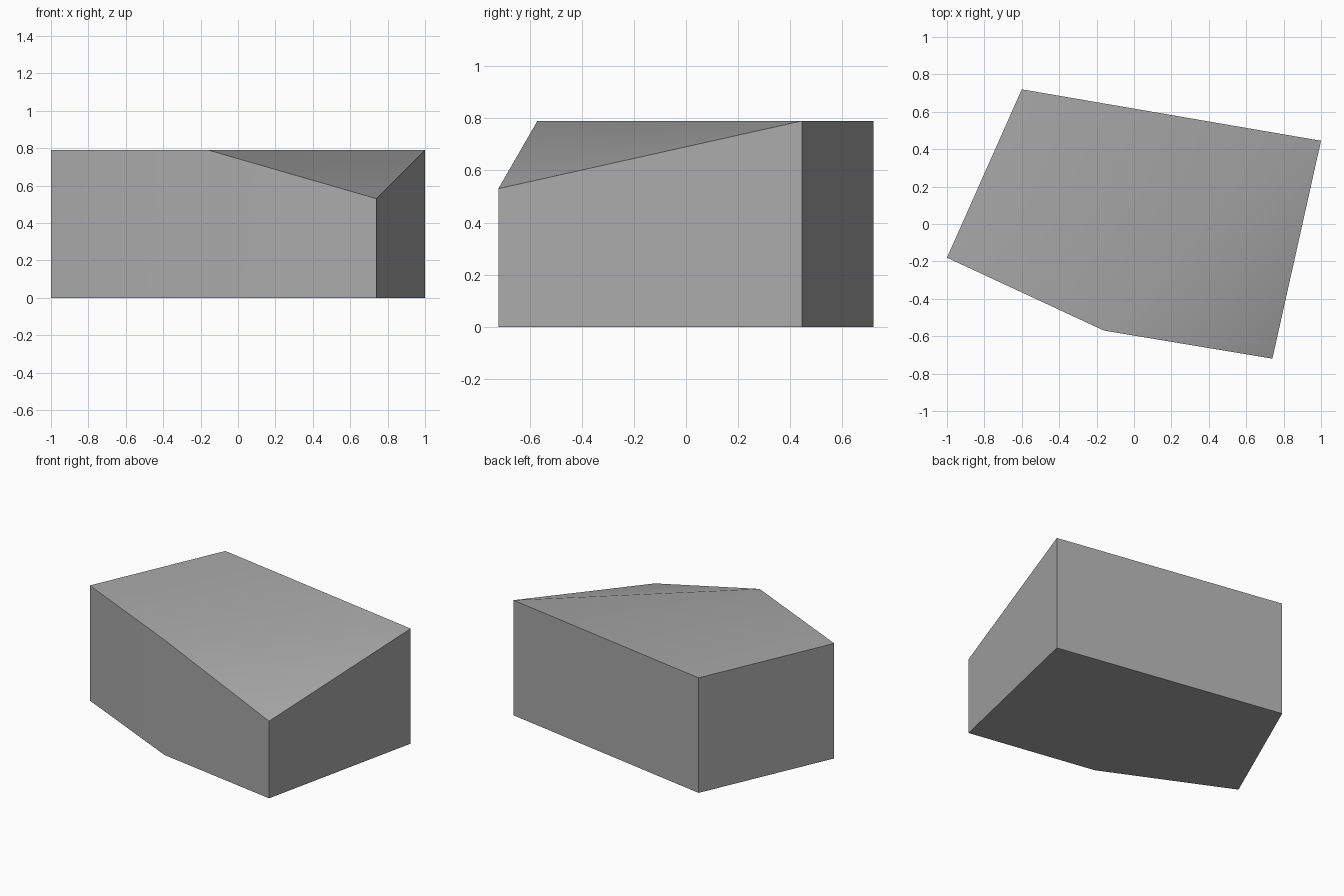
import bpy
import bmesh
from math import radians

cube = bpy.data.objects.get("Cube")
if cube:
    bpy.data.objects.remove(cube, do_unlink=True)

HEIGHT = 0.79
LOW = 0.53

# Plan outline, counter-clockwise; the front left corner is sunk
outline = [(-1, -0.18), (-0.16, -0.57), (0.74, -0.72), (1, 0.445), (-0.6, 0.72)]
SUNK = 2

bm = bmesh.new()
base = [bm.verts.new((x, y, 0)) for x, y in outline]
rim = [bm.verts.new((x, y, LOW if i == SUNK else HEIGHT))
       for i, (x, y) in enumerate(outline)]

# Underside and walls
bm.faces.new(base[::-1])
for i in range(len(outline)):
    j = (i + 1) % len(outline)
    bm.faces.new((base[i], base[j], rim[j], rim[i]))

# Level top and the sloping corner
bm.faces.new((rim[0], rim[1], rim[3], rim[4]))
bm.faces.new((rim[1], rim[2], rim[3]))
bmesh.ops.recalc_face_normals(bm, faces=bm.faces[:])

mesh = bpy.data.meshes.new("block")
bm.to_mesh(mesh)
bm.free()
block = bpy.data.objects.new("block", mesh)
bpy.context.collection.objects.link(block)

# Plain grey surface
grey = bpy.data.materials.new("stone grey")
grey.use_nodes = True
colour = (0.4, 0.4, 0.4, 1)
grey.diffuse_color = colour
grey.node_tree.nodes["Principled BSDF"].inputs["Base Color"].default_value = colour
mesh.materials.append(grey)

# Soften the shallow edges, keep the corners sharp
bpy.ops.object.select_all(action="DESELECT")
block.select_set(True)
bpy.context.view_layer.objects.active = block
bpy.ops.object.shade_smooth_by_angle(angle=radians(30))
